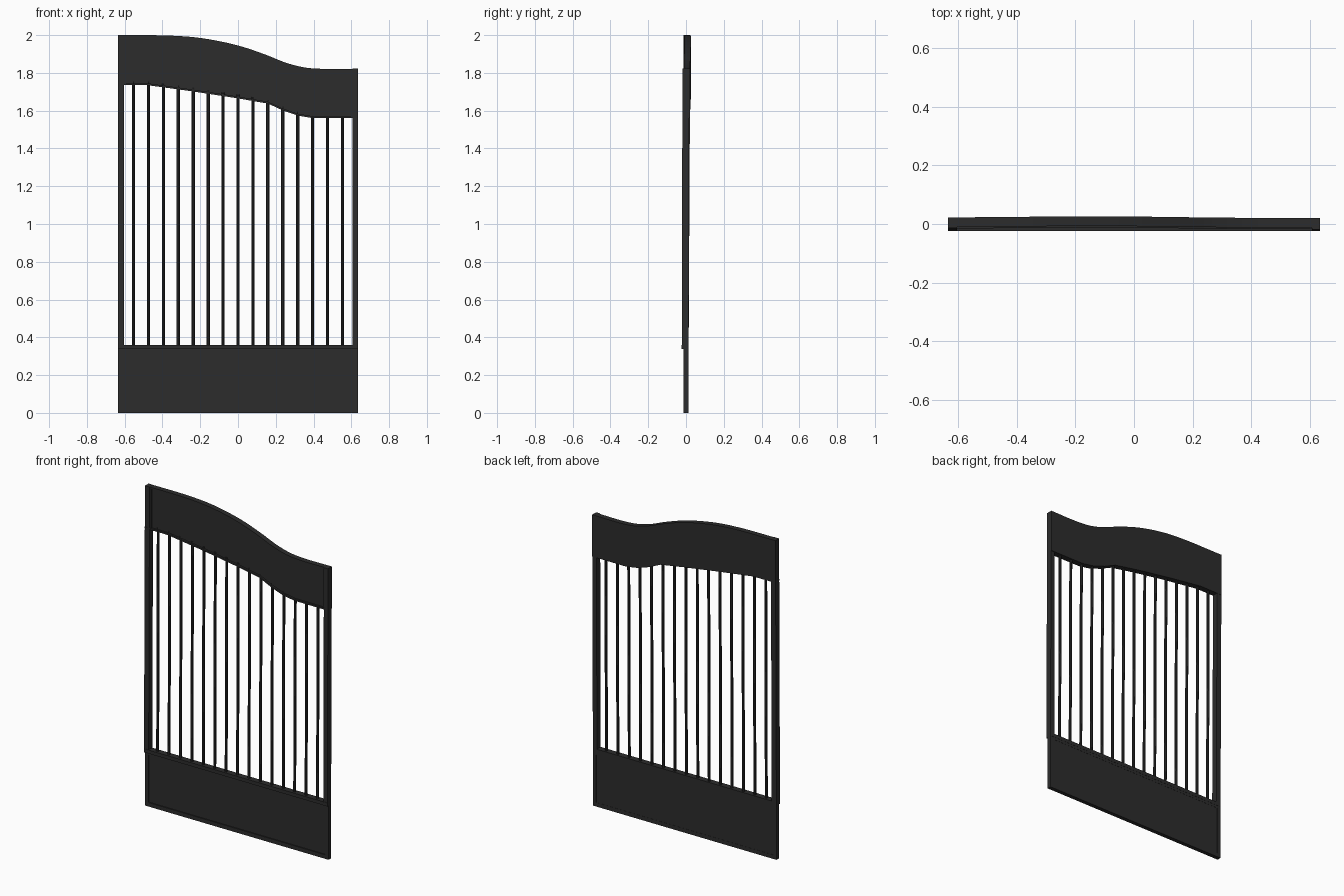
import bpy, bmesh, math

if "Cube" in bpy.data.objects:
    bpy.data.objects.remove(bpy.data.objects["Cube"])

metal = bpy.data.materials.new("charcoal metal")
metal.diffuse_color = (0.025, 0.025, 0.025, 1)
metal.use_nodes = True
metal.node_tree.nodes["Principled BSDF"].inputs["Base Color"].default_value = metal.diffuse_color
W = 0.635


def finish(bm, name):
    bmesh.ops.recalc_face_normals(bm, faces=bm.faces)
    me = bpy.data.meshes.new(name)
    bm.to_mesh(me)
    bm.free()
    me.materials.append(metal)
    ob = bpy.data.objects.new(name, me)
    bpy.context.collection.objects.link(ob)
    return ob


def box(name, x0, x1, y0, y1, z0, z1, lean=0.0):
    # box whose top may lean backwards
    bm = bmesh.new()
    bmesh.ops.create_cube(bm, size=1)
    for v in bm.verts:
        top = v.co.z > 0
        v.co.x = x1 if v.co.x > 0 else x0
        v.co.y = (y1 if v.co.y > 0 else y0) + (lean if top else 0)
        v.co.z = z1 if top else z0
    return finish(bm, name)


def curve(pts, smooth):
    # height function through points
    n = len(pts)
    d = [(pts[i + 1][1] - pts[i][1]) / (pts[i + 1][0] - pts[i][0]) for i in range(n - 1)]
    m = [d[0]] + [(a + b) / 2 for a, b in zip(d, d[1:])] + [d[-1]]

    def f(x):
        i = 0
        while i < n - 2 and x > pts[i + 1][0]:
            i += 1
        h = pts[i + 1][0] - pts[i][0]
        t = (x - pts[i][0]) / h
        a, b = pts[i][1], pts[i + 1][1]
        if not smooth:
            return a + (b - a) * t
        return (a * (1 + 2 * t) * (1 - t) ** 2 + m[i] * h * t * (1 - t) ** 2
                + b * t * t * (3 - 2 * t) + m[i + 1] * h * t * t * (t - 1))
    return f


top = curve([(-W, 2.0), (-0.35, 1.997), (-0.2, 1.985), (0, 1.945), (0.15, 1.895),
             (0.25, 1.855), (0.35, 1.829), (0.43, 1.822), (W, 1.822)], True)
bottom = curve([(-W, 1.735), (-0.48, 1.735), (-0.24, 1.702), (0, 1.665), (0.16, 1.637),
                (0.24, 1.60), (0.32, 1.573), (0.4, 1.56), (W, 1.56)], False)


def bow(x):
    # slight backward bulge of the top panel
    return 0.005 * math.exp(-((x + 0.12) / 0.35) ** 2) + 0.002 * (W - x) / (2 * W)


def strip(name, lo, hi, y0, y1, x0=-W, x1=W, n=48):
    # solid strip between two height curves
    bm = bmesh.new()
    rings = []
    for i in range(n + 1):
        x = x0 + (x1 - x0) * i / n
        b = bow(x)
        rings.append([bm.verts.new((x, y + b, z)) for y, z in
                      ((y0, lo(x)), (y1, lo(x)), (y1, hi(x)), (y0, hi(x)))])
    for a, b in zip(rings, rings[1:]):
        for k in range(4):
            bm.faces.new((a[k], a[(k + 1) % 4], b[(k + 1) % 4], b[k]))
    bm.faces.new(rings[0])
    bm.faces.new(rings[-1])
    return finish(bm, name)


# wavy top panel with raised edge trims
strip("top_panel", bottom, top, -0.007, 0.020)
strip("top_trim", lambda x: top(x) - 0.010, top, -0.013, -0.006)
strip("top_panel_lower_trim", bottom, lambda x: bottom(x) + 0.010, -0.018, -0.006)

# side stiles
box("left_stile", -W, -0.603, -0.022, 0.014, 0.35, 2.0, 0.009)
box("right_stile", 0.607, W, -0.022, 0.014, 0.35, 1.822, 0.003)
box("left_inner_trim", -0.605, -0.592, -0.010, 0.0, 1.74, 1.99)
box("right_inner_trim", 0.597, 0.609, -0.014, 0.0, 1.565, 1.82)

# kick panel: frame with recessed sheet, and the rail above
box("kick_sheet", -0.62, 0.62, -0.006, 0.012, 0.01, 0.335)
box("kick_frame_bottom", -W, W, -0.012, 0.013, 0, 0.025)
box("kick_frame_top", -W, W, -0.012, 0.013, 0.322, 0.34)
for side, s in (("left", -1), ("right", 1)):
    a, b = sorted((s * W, s * 0.612))
    box("kick_frame_" + side, a, b, -0.012, 0.013, 0.02, 0.33)
box("middle_rail", -W, W, -0.024, 0.014, 0.338, 0.36)

# vertical bars
for i in range(15):
    x = (i - 7) * 0.079
    bm = bmesh.new()
    bmesh.ops.create_cone(bm, cap_ends=True, segments=8, radius1=0.0085, radius2=0.0085, depth=1)
    z1 = bottom(x) + 0.02
    for v in bm.verts:
        up = v.co.z > 0
        v.co.x += x
        v.co.y += 0.002 if up else -0.004
        v.co.z = z1 if up else 0.35
    finish(bm, "bar_%02d" % (i + 1))
